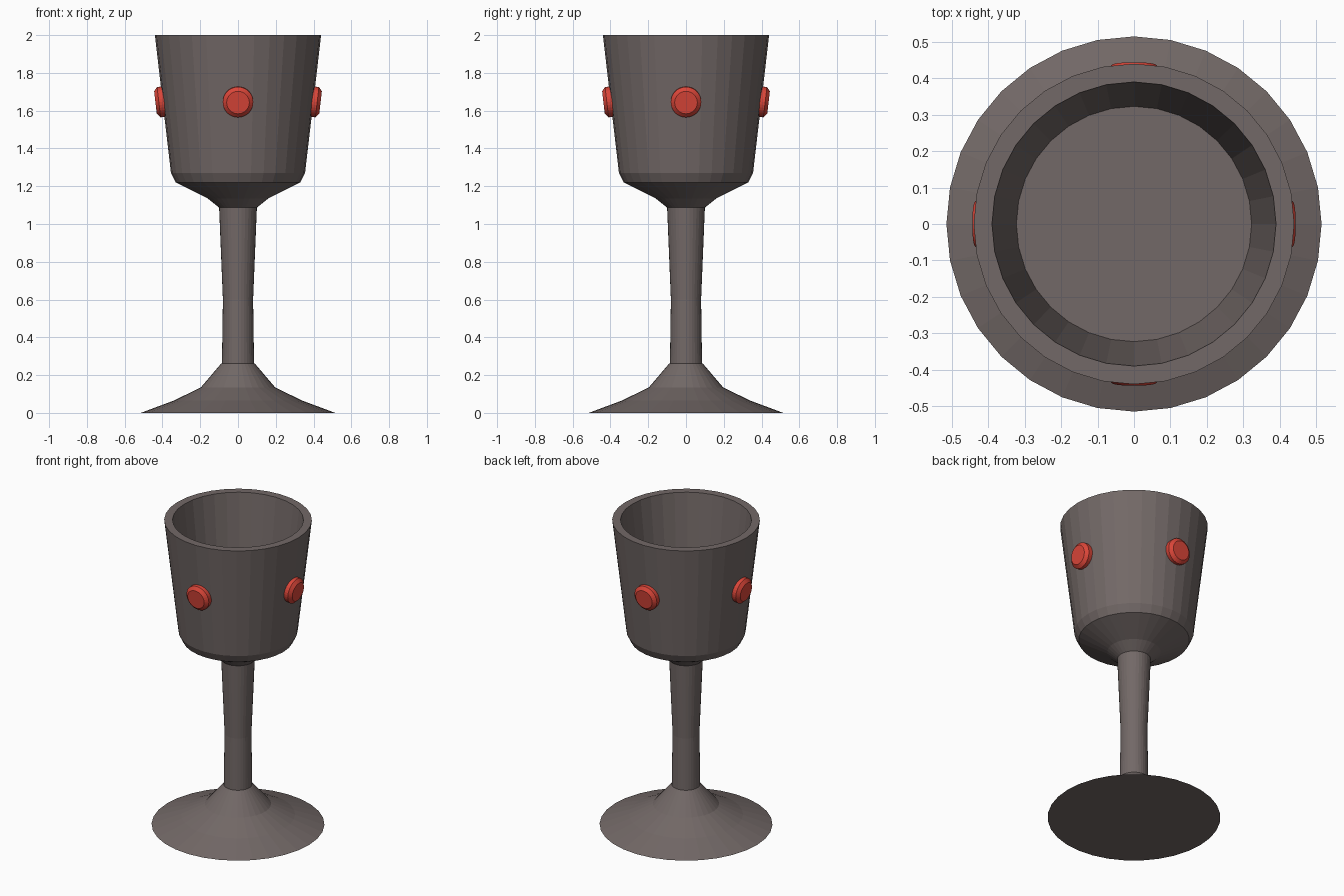
import bpy, bmesh, math
from mathutils import Matrix

if "Cube" in bpy.data.objects:
    bpy.data.objects.remove(bpy.data.objects["Cube"])

SIDES = 32


def material(name, rgb):
    m = bpy.data.materials.new(name)
    m.diffuse_color = (*rgb, 1)
    m.use_nodes = True
    m.node_tree.nodes["Principled BSDF"].inputs["Base Color"].default_value = m.diffuse_color
    return m


def lathe(name, profile, mat, sides=SIDES, matrix=Matrix()):
    """Revolve (radius, height) points around z; radius 0 closes with a flat cap."""
    bm = bmesh.new()
    rings = []
    for r, z in profile:
        rings.append([bm.verts.new((r * math.cos(i * math.tau / sides),
                                    r * math.sin(i * math.tau / sides), z))
                      for i in range(sides)])
    for a, b in zip(rings, rings[1:]):
        for i in range(sides):
            j = (i + 1) % sides
            bm.faces.new((a[i], a[j], b[j], b[i]))
    bm.faces.new(rings[0][::-1])
    bm.faces.new(rings[-1])
    bm.transform(matrix)
    bmesh.ops.recalc_face_normals(bm, faces=bm.faces)
    me = bpy.data.meshes.new(name)
    bm.to_mesh(me)
    bm.free()
    me.materials.append(mat)
    ob = bpy.data.objects.new(name, me)
    bpy.context.collection.objects.link(ob)
    return ob


pewter = material("pewter", (0.17, 0.14, 0.135))
red = material("red_gem", (0.7, 0.06, 0.04))

# Goblet: flared foot, slim stem, bowl outside, rim, bowl inside down to a flat floor
lathe("goblet", [
    (0.515, 0.0), (0.34, 0.065), (0.197, 0.135), (0.09, 0.26),
    (0.085, 0.262), (0.08, 0.60), (0.1, 1.087),
    (0.16, 1.135), (0.33, 1.22), (0.355, 1.27), (0.44, 2.0),
    (0.39, 2.0), (0.323, 1.42),
], pewter)

# Four gems set square to the sloping bowl wall
tilt = math.atan2(0.085, 0.73)
for k, side in enumerate(("right", "back", "left", "front")):
    place = (Matrix.Rotation(k * math.pi / 2, 4, 'Z')
             @ Matrix.Translation((0.437, 0, 1.643))
             @ Matrix.Rotation(math.pi / 2 + tilt, 4, 'Y'))
    lathe("gem_" + side, [(0.08, -0.055), (0.081, -0.018), (0.06, 0.0)],
          red, 32, place)
